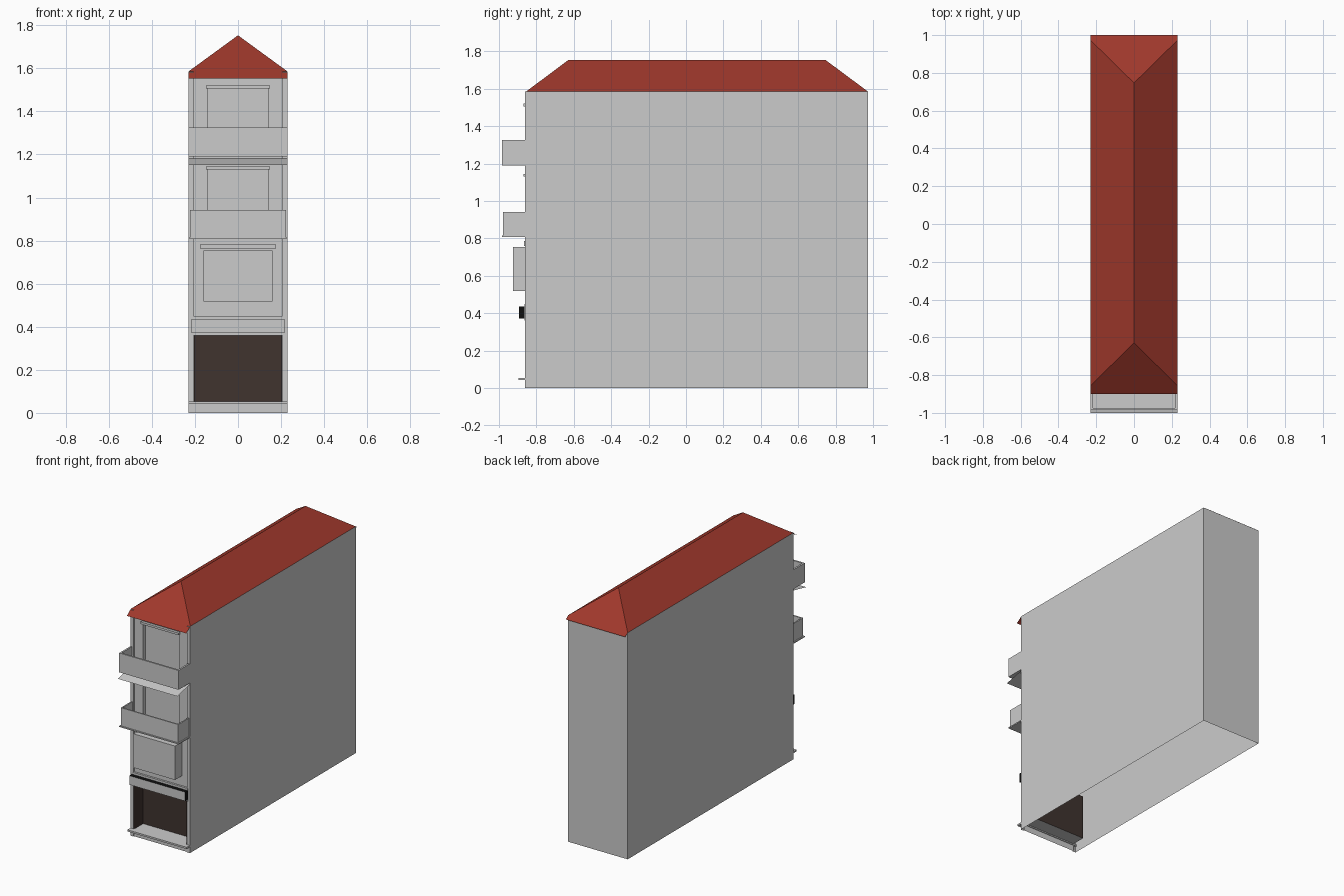
import bpy, bmesh

if "Cube" in bpy.data.objects:
    bpy.data.objects.remove(bpy.data.objects["Cube"])

def material(name, rgb):
    m = bpy.data.materials.new(name)
    m.diffuse_color = (*rgb, 1)
    m.use_nodes = True
    m.node_tree.nodes["Principled BSDF"].inputs["Base Color"].default_value = m.diffuse_color
    return m

RED = material("roof_red", (0.35, 0.04, 0.025))
DARK = material("dark_brown", (0.05, 0.033, 0.028))
BLACK = material("black", (0.005, 0.005, 0.005))

def mesh(name, verts, faces, mat=None):
    me = bpy.data.meshes.new(name)
    me.from_pydata(verts, [], faces)
    ob = bpy.data.objects.new(name, me)
    bpy.context.collection.objects.link(ob)
    if mat:
        me.materials.append(mat)
    return ob

SIDES = {"bottom": (0, 2, 3, 1), "top": (4, 5, 7, 6), "front": (0, 1, 5, 4),
         "back": (2, 6, 7, 3), "left": (0, 4, 6, 2), "right": (1, 3, 7, 5)}

def box(name, hw, y0, y1, z0, z1, skip=(), mat=None, inward=False):
    """Box centred on x = 0 with half width hw; named sides can be left open."""
    v = [(x, y, z) for z in (z0, z1) for y in (y0, y1) for x in (-hw, hw)]
    f = [s[::-1] if inward else s for k, s in SIDES.items() if k not in skip]
    return mesh(name, v, f, mat)

W, WI = 0.23, 0.207            # half width, half width between corner strips
YF, YW, YB = -0.861, -0.85, 0.973
EAVE, RIDGE = 1.585, 1.753

# Outer shell: open plan profile with corner strips, extruded upward
half = [(WI, YW), (WI, YF), (W, YF), (W, YB)]
plan = [(-x, y) for x, y in half] + half[::-1]
n = len(plan)
mesh("outer_walls", [(x, y, z) for z in (0, EAVE) for x, y in plan],
     [(i, i + n, i + n + 1, i + 1)[::-1] for i in range(n - 1)])

# Facade wall with two recessed balcony doors
xs = [-WI, -0.14, 0.14, WI]
zs = [0.36, 0.82, 1.13, 1.2, 1.505, EAVE]
wall = mesh("facade_wall", [(x, YW, z) for z in zs for x in xs],
            [(r * 4 + c, r * 4 + c + 1, r * 4 + c + 5, r * 4 + c + 4)
             for r in range(5) for c in range(3)])
bm = bmesh.new()
bm.from_mesh(wall.data)
bm.faces.ensure_lookup_table()
for f in [bm.faces[4], bm.faces[10]]:
    out = bmesh.ops.extrude_discrete_faces(bm, faces=[f])
    bmesh.ops.translate(bm, vec=(0, 0.03, 0), verts=out["faces"][0].verts[:])
bm.to_mesh(wall.data)
bm.free()

# Hipped roof; the end slopes run on past the walls
ends = [(0, -0.63, RIDGE), (-W, -0.855, EAVE), (W, -0.855, EAVE), (-W, -0.9, 1.552), (W, -0.9, 1.552),
        (0, 0.747, RIDGE), (-W, YB, EAVE), (W, YB, EAVE), (-W, 1.0, 1.565), (W, 1.0, 1.565)]
mesh("roof", ends, [(0, 1, 3, 4, 2), (5, 7, 9, 8, 6), (0, 5, 6, 1), (0, 2, 7, 5)], RED)

# Shop front: recess, floor, plinth, sill and sign board
box("shop_recess", 0.205, YF, -0.755, 0.05, 0.36, ("front", "bottom"), DARK, inward=True)
box("shop_floor", 0.205, YF, -0.755, 0.05, 0.36,
    ("front", "top", "left", "right", "back"), inward=True)
box("plinth", WI, -0.855, YW, 0, 0.045, ("bottom", "back", "left", "right"))
box("shop_sill", W, -0.895, YW, 0.042, 0.054)
box("sign_backing", 0.216, YF - 0.003, YW, 0.36, 0.45)
sign = box("sign_board", 0.216, -0.892, YF, 0.372, 0.435, ("back",), BLACK)
sign.data.materials.append(None)
sign.data.polygons[2].material_index = 1   # plain grey front

# First floor bay window
box("bay_window", 0.16, -0.925, YW, 0.518, 0.755, ("back",))
box("bay_lintel", 0.173, YF - 0.004, YW, 0.76, 0.785, ("back",))

# Door lintels
for i, z in enumerate((1.13, 1.505)):
    box(f"door_lintel_{i + 1}", 0.148, YF - 0.007, YW, z, z + 0.015, ("back",))

def balcony(name, hw, y, z0, z1, t=0.009):
    """U-shaped parapet on a thin floor."""
    outer = [(-hw, YF), (-hw, y), (hw, y), (hw, YF)]
    inner = [(-hw + t, YF), (-hw + t, y + t), (hw - t, y + t), (hw - t, YF)]
    v = [(px, py, z) for z in (z0, z1) for px, py in outer + inner]
    f = []
    for i in range(3):
        f += [(i, i + 1, i + 9, i + 8), (i + 4, i + 12, i + 13, i + 5),
              (i + 8, i + 9, i + 13, i + 12), (i, i + 4, i + 5, i + 1)]
    mesh(name + "_parapet", v, f)
    box(name + "_floor", hw - t / 2, y + t / 2, YF + 0.01, z0 + 0.001, z0 + 0.009, ("back",))

balcony("lower_balcony", 0.222, -0.978, 0.815, 0.942)
box("lower_balcony_slab", W, -0.984, YW, 0.807, 0.815, ("back",))
balcony("upper_balcony", W, -0.985, 1.19, 1.325, 0.012)

# Sloping canopy below the upper balcony
mesh("canopy", [(-W, -1, 1.15), (W, -1, 1.15), (W, YF, 1.18), (-W, YF, 1.18)], [(0, 1, 2, 3)])
